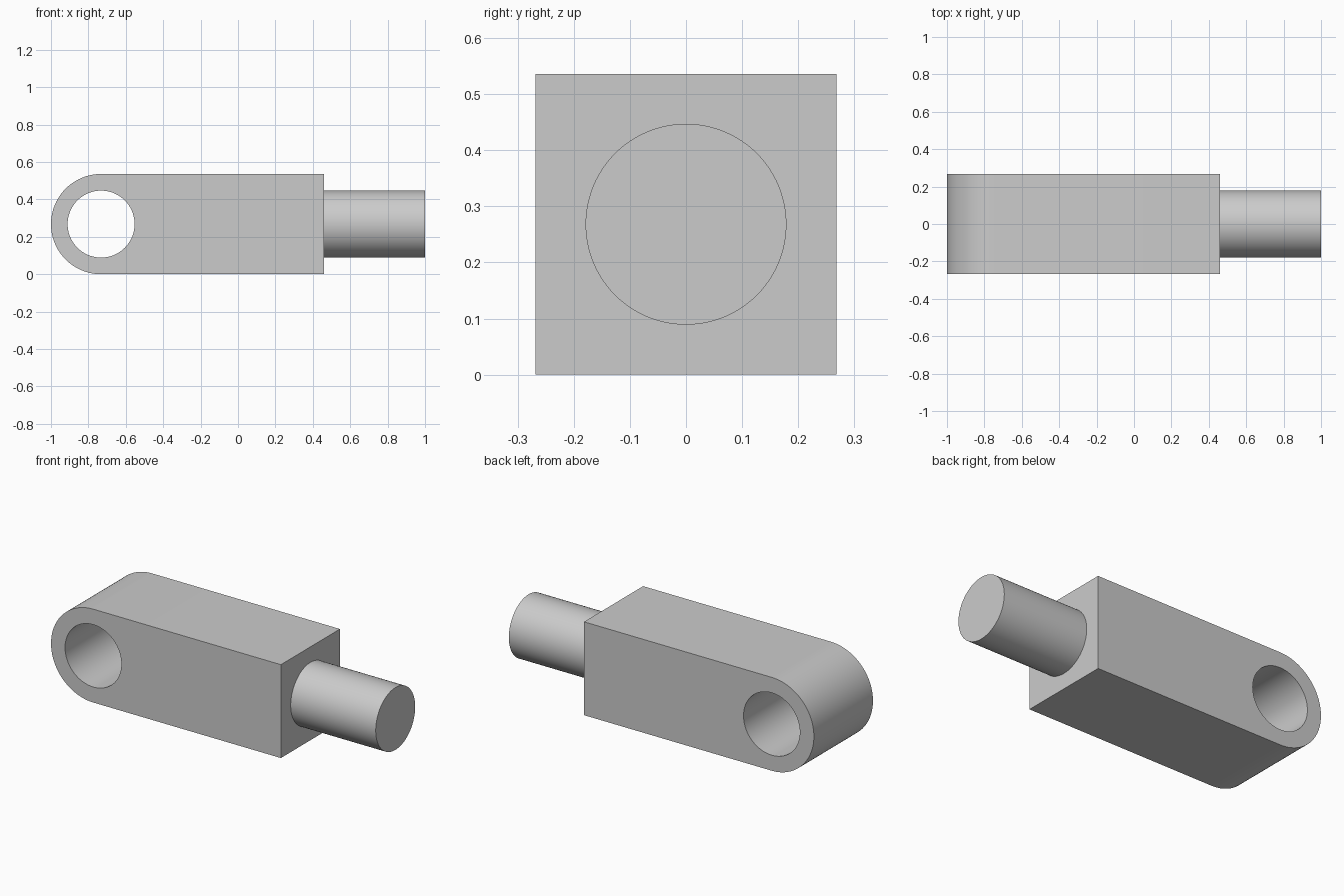
import bpy
import bmesh
from math import pi, sin, cos
from mathutils import Matrix, Vector

default = bpy.data.objects.get("Cube")
if default:
    bpy.data.objects.remove(default, do_unlink=True)

HALF = 0.268          # half width and half height of the block
BORE = 0.179          # radius of the eye hole and of the shaft
EYE_X = HALF - 1      # centre of the rounded end
SHOULDER_X = 0.46     # square end of the block
SEGMENTS = 96

grey = bpy.data.materials.new("light_grey")
grey.use_nodes = True
colour = (0.6, 0.6, 0.6, 1)
grey.diffuse_color = colour
grey.node_tree.nodes["Principled BSDF"].inputs["Base Color"].default_value = colour


def make_object(name, bm):
    bmesh.ops.recalc_face_normals(bm, faces=bm.faces)
    mesh = bpy.data.meshes.new(name)
    bm.to_mesh(mesh)
    bm.free()
    mesh.materials.append(grey)
    obj = bpy.data.objects.new(name, mesh)
    bpy.context.collection.objects.link(obj)
    return obj


def cylinder(name, radius, length, centre, axis):
    bm = bmesh.new()
    turn = Vector((0, 0, 1)).rotation_difference(Vector(axis)).to_matrix().to_4x4()
    bmesh.ops.create_cone(bm, cap_ends=True, segments=SEGMENTS, radius1=radius,
                          radius2=radius, depth=length,
                          matrix=Matrix.Translation(centre) @ turn)
    return make_object(name, bm)


def select_only(obj):
    bpy.ops.object.select_all(action='DESELECT')
    obj.select_set(True)
    bpy.context.view_layer.objects.active = obj


# Block with one rounded end: side profile extruded across the width
half_turn = SEGMENTS // 2
angles = [pi / 2 + pi * i / half_turn for i in range(half_turn + 1)]
profile = [(EYE_X + HALF * cos(a), HALF + HALF * sin(a)) for a in angles]
profile += [(SHOULDER_X, 0), (SHOULDER_X, 2 * HALF)]

bm = bmesh.new()
side = bm.faces.new([bm.verts.new((x, -HALF, z)) for x, z in profile])
extruded = bmesh.ops.extrude_face_region(bm, geom=[side], use_keep_orig=True)
far_verts = [v for v in extruded["geom"] if isinstance(v, bmesh.types.BMVert)]
bmesh.ops.translate(bm, verts=far_verts, vec=(0, 2 * HALF, 0))
block = make_object("eye_block", bm)

# Hole through the rounded end
cutter = cylinder("eye_hole_cutter", BORE, 4 * HALF, (EYE_X, 0, HALF), (0, 1, 0))
cutter.hide_render = True
cut = block.modifiers.new("eye_hole", 'BOOLEAN')
cut.operation = 'DIFFERENCE'
cut.solver = 'EXACT'
cut.object = cutter
select_only(block)
bpy.ops.object.modifier_apply(modifier=cut.name)
bpy.data.objects.remove(cutter, do_unlink=True)

# Round shaft, seated slightly into the block
start = SHOULDER_X - 0.02
shaft = cylinder("shaft", BORE, 1 - start, ((1 + start) / 2, 0, HALF), (1, 0, 0))

for part in (block, shaft):
    select_only(part)
    bpy.ops.object.shade_smooth_by_angle(angle=pi / 6)
